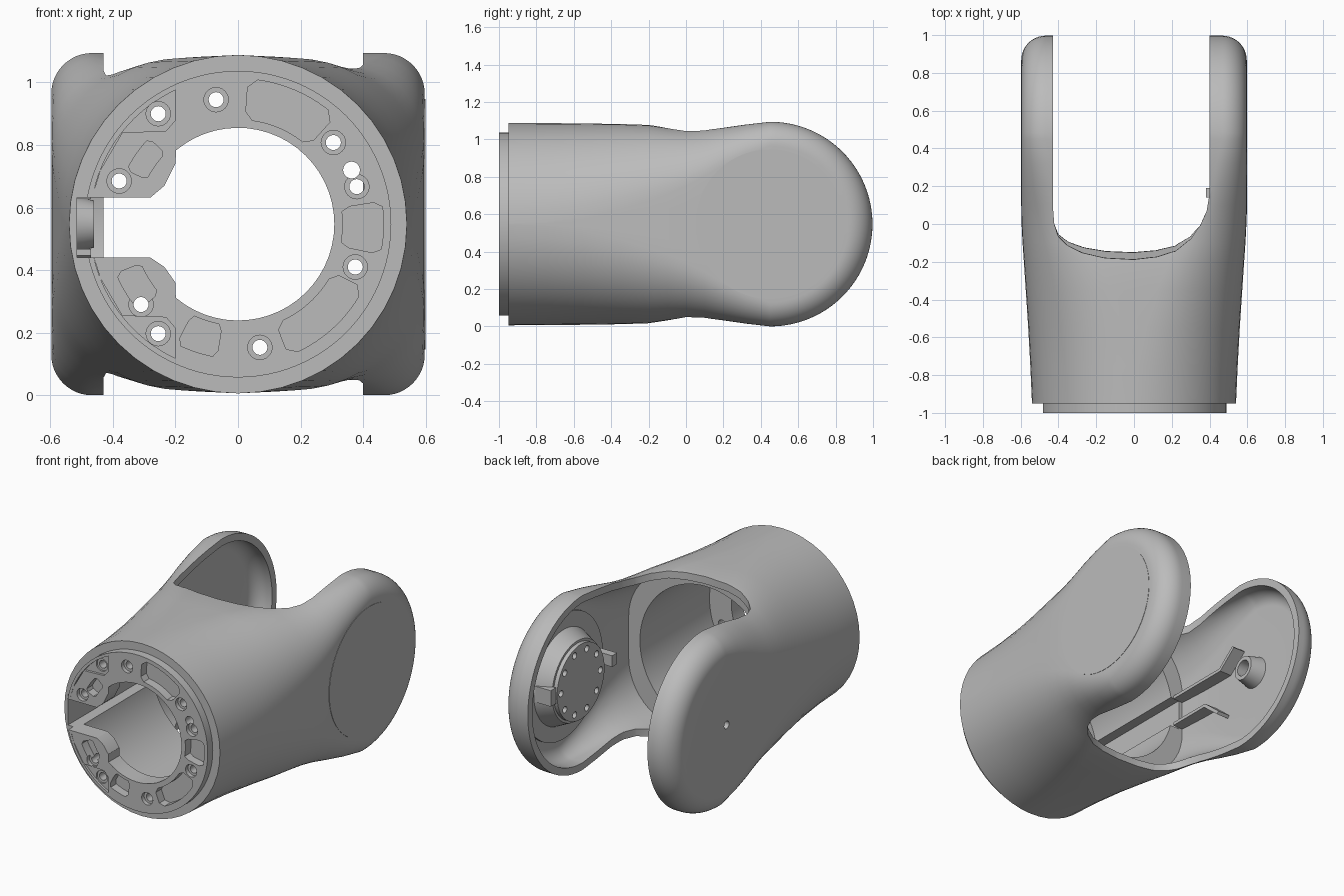
import bpy, bmesh
from math import sin, cos, pi, radians

cube = bpy.data.objects.get("Cube")
if cube:
    bpy.data.objects.remove(cube)

CZ = 0.547          # height of the long axis
PIVOT = 0.45        # y of the fork pivot

grey = bpy.data.materials.new("satin_grey")
grey.use_nodes = True
grey.diffuse_color = (0.5, 0.5, 0.5, 1)
grey.node_tree.nodes["Principled BSDF"].inputs["Base Color"].default_value = (0.5, 0.5, 0.5, 1)


def finish(name, bm):
    bmesh.ops.recalc_face_normals(bm, faces=bm.faces[:])
    mesh = bpy.data.meshes.new(name)
    bm.to_mesh(mesh)
    bm.free()
    mesh.materials.append(grey)
    obj = bpy.data.objects.new(name, mesh)
    bpy.context.collection.objects.link(obj)
    return obj


def circle(u, v, r, n=48):
    return [(u + r * cos(2 * pi * i / n), v + r * sin(2 * pi * i / n)) for i in range(n)]


def arc(r, a0, a1, n=12):
    """Arc points about the long axis, in degrees."""
    angles = [radians(a0 + (a1 - a0) * i / n) for i in range(n + 1)]
    return [(r * cos(a), CZ + r * sin(a)) for a in angles]


def prism(name, pts, lo, hi, axis, pts_hi=None):
    place = {"X": lambda u, v, t: (t, u, v),
             "Y": lambda u, v, t: (u, t, v),
             "Z": lambda u, v, t: (u, v, t)}[axis]
    bm = bmesh.new()
    a = [bm.verts.new(place(u, v, lo)) for u, v in pts]
    b = [bm.verts.new(place(u, v, hi)) for u, v in (pts_hi or pts)]
    bm.faces.new(a)
    bm.faces.new(b[::-1])
    for i in range(len(a)):
        j = (i + 1) % len(a)
        bm.faces.new((a[i], a[j], b[j], b[i]))
    return finish(name, bm)


def box(name, x0, x1, y0, y1, z0, z1):
    return prism(name, [(x0, y0), (x1, y0), (x1, y1), (x0, y1)], z0, z1, "Z")


def combine(target, tool, operation="DIFFERENCE"):
    mod = target.modifiers.new("cut", "BOOLEAN")
    mod.operation, mod.object, mod.solver = operation, tool, "EXACT"
    bpy.context.view_layer.objects.active = target
    bpy.ops.object.modifier_apply(modifier=mod.name)
    bpy.data.objects.remove(tool)


# Sections along the body: y, half width, half height, corner radius
STATIONS = [(-0.95, .54, .541, .54), (-0.75, .549, .54, .53), (-0.55, .56, .538, .5),
            (-0.35, .573, .535, .45), (-0.2, .583, .53, .4), (-0.1, .59, .515, .35),
            (0, .595, .504, .3), (0.1, .597, .505, .25), (0.2, .597, .515, .2),
            (0.32, .597, .532, .16), (PIVOT, .597, .547, .13)]


def shell(name, inset, y_start):
    """Loft from round to squared section, ending in a tip turned about the pivot."""
    def half(a, b, r):
        a, b, r = a - inset, b - inset, max(r - inset, .05)
        q = [(a, 0), (a, (b - r) / 2)]
        q += [(a - r + r * cos(pi * i / 24), b - r + r * sin(pi * i / 24)) for i in range(13)]
        return q + [(-x, z) for x, z in reversed(q)]
    rows = [(s[0], half(*s[1:])) for s in STATIONS if s[0] >= y_start]
    grid = [[(x, y, z) for x, z in p] for y, p in rows]
    tip = rows[-1][1]
    for i in range(1, 48):
        t = pi * i / 48
        grid.append([(x, PIVOT + z * sin(t), z * cos(t)) for x, z in tip])
    grid += [[(x, y, -z) for x, z in p] for y, p in reversed(rows)]
    bm = bmesh.new()
    vs = [[bm.verts.new((x, y, CZ + z)) for x, y, z in row] for row in grid]
    for r0, r1 in zip(vs, vs[1:]):
        for i in range(len(r0) - 1):
            bm.faces.new((r0[i], r0[i + 1], r1[i + 1], r1[i]))
    bmesh.ops.remove_doubles(bm, verts=bm.verts[:], dist=1e-4)
    bmesh.ops.holes_fill(bm, edges=[e for e in bm.edges if e.is_boundary], sides=0)
    return finish(name, bm)


# Outer body with the stepped front flange
body = shell("fork_body", 0, -2)
combine(body, prism("flange", circle(0, CZ, .49, 96), -1, -.9, "Y"), "UNION")

# Hollow fork chamber and round bore
combine(body, shell("chamber", .045, -.21))
combine(body, prism("bore", circle(0, CZ, .46, 96), -.89, -.15, "Y"))

# Open notch between the prongs, deeper on top
notch = [(-.43, 1.2), (-.43, .1), (-.422, 0), (-.4, -.07), (-.35, -.12), (-.27, -.16),
         (-.15, -.188), (0, -.196), (.12, -.182), (.22, -.15), (.3, -.085), (.35, -.01),
         (.385, .07), (.4, .16), (.4, 1.2)]
combine(body, prism("notch", [(x, y * .72 if y < 0 else y) for x, y in notch],
                    -.2, 1.3, "Z", notch))

# Front opening with its side channel
opening = [(-.2, .33)] + arc(.308, -130, 130, 40) + [(-.2, .74), (-.235, .67), (-.28, .632),
           (-.515, .632), (-.515, .44), (-.28, .44), (-.235, .41), (-.2, .36)]
combine(body, prism("opening", opening, -1.02, -.14, "Y"))

# Weight-saving pockets in the flange
for a0, a1, r0, r1 in [(48, 86, .335, .465), (-12, 9, .335, .465), (-69, -27, .34, .45),
                       (243, 261, .325, .43), (136, 154, .325, .395), (202, 221, .335, .42)]:
    d, k = (a1 - a0) * .1, (r1 - r0) * .2
    outline = (arc(r1, a0 + d, a1 - d) + arc(r1 - k, a1, a1, 1)[:1] + arc(r0 + k, a1, a1, 1)[:1]
               + arc(r0, a1 - d, a0 + d) + arc(r0 + k, a0, a0, 1)[:1] + arc(r1 - k, a0, a0, 1)[:1])
    combine(body, prism("pocket", outline, -1.02, -.945, "Y"))

# Sunken crescents on the channel side
crescent = arc(.473, 115, 167, 16) + [(-.44, .72), (-.37, .84), (-.23, .845), (-.2, .88)]
for pts in (crescent, [(x, 2 * CZ - z) for x, z in crescent]):
    combine(body, prism("crescent", pts, -1.02, -.985, "Y"))

# Flange screw holes with counterbores
for x, z in [(-.07, .945), (.305, .808), (.38, .667), (.375, .41), (.07, .153),
             (-.31, .29), (-.255, .197), (-.255, .9), (-.38, .685)]:
    combine(body, prism("counterbore", circle(x, z, .039, 24), -1.02, -.975, "Y"))
    combine(body, prism("screw_hole", circle(x, z, .024, 20), -1.03, -.85, "Y"))
combine(body, prism("pin_hole", circle(.363, .72, .027, 20), -1.03, -.85, "Y"))

# Pivot hole through the right prong
combine(body, prism("pivot_hole", circle(PIVOT, CZ, .024, 20), -.7, -.5, "X"))
parts = [body]

# Round cover on the left prong, with an inner seat
parts.append(prism("outer_cover", circle(PIVOT, CZ, .4, 96), .59, .599, "X"))
parts.append(prism("hub_seat", circle(PIVOT, CZ, .39, 96), .535, .56, "X"))

# Bolted drive hub
hub = prism("drive_hub", circle(PIVOT, CZ, .25, 64), .44, .545, "X", circle(PIVOT, CZ, .3, 64))
combine(hub, prism("hub_step", circle(PIVOT, CZ, .235, 64), .415, .5, "X"), "UNION")
for i in range(10):
    a = 2 * pi * i / 10
    hole = circle(PIVOT + .195 * cos(a), CZ + .195 * sin(a), .02, 16)
    combine(hub, prism("hub_hole", hole, .38, .46, "X"))
parts.append(hub)
parts.append(box("hub_tab_front", .38, .55, .14, .19, .55, .62))
parts.append(box("hub_tab_back", .42, .55, .69, .74, .5, .6))

# Pivot boss on the right prong
boss = prism("pivot_boss", circle(PIVOT, CZ, .1, 40), -.56, -.46, "X", circle(PIVOT, CZ, .075, 40))
combine(boss, prism("boss_bore", circle(PIVOT, CZ, .05, 32), -.53, -.4, "X"))
combine(boss, prism("boss_hole", circle(PIVOT, CZ, .024, 20), -.7, -.4, "X"))
parts.append(boss)

# Cable guide ribs with splayed ends
for name, s, length in (("upper", 1, .22), ("lower", -1, .08)):
    path = [(-.2, .1), (length, .1), (length + .12, .2), (length + .135, .185),
            (length + .01, .08), (-.2, .08)]
    parts.append(prism(name + "_cable_rib", [(y, CZ + s * z) for y, z in path], -.56, -.47, "X"))

# Smooth curved surfaces, keep machined edges crisp
bpy.ops.object.select_all(action="DESELECT")
for obj in parts:
    obj.select_set(True)
bpy.context.view_layer.objects.active = body
bpy.ops.object.shade_smooth_by_angle(angle=radians(30))
